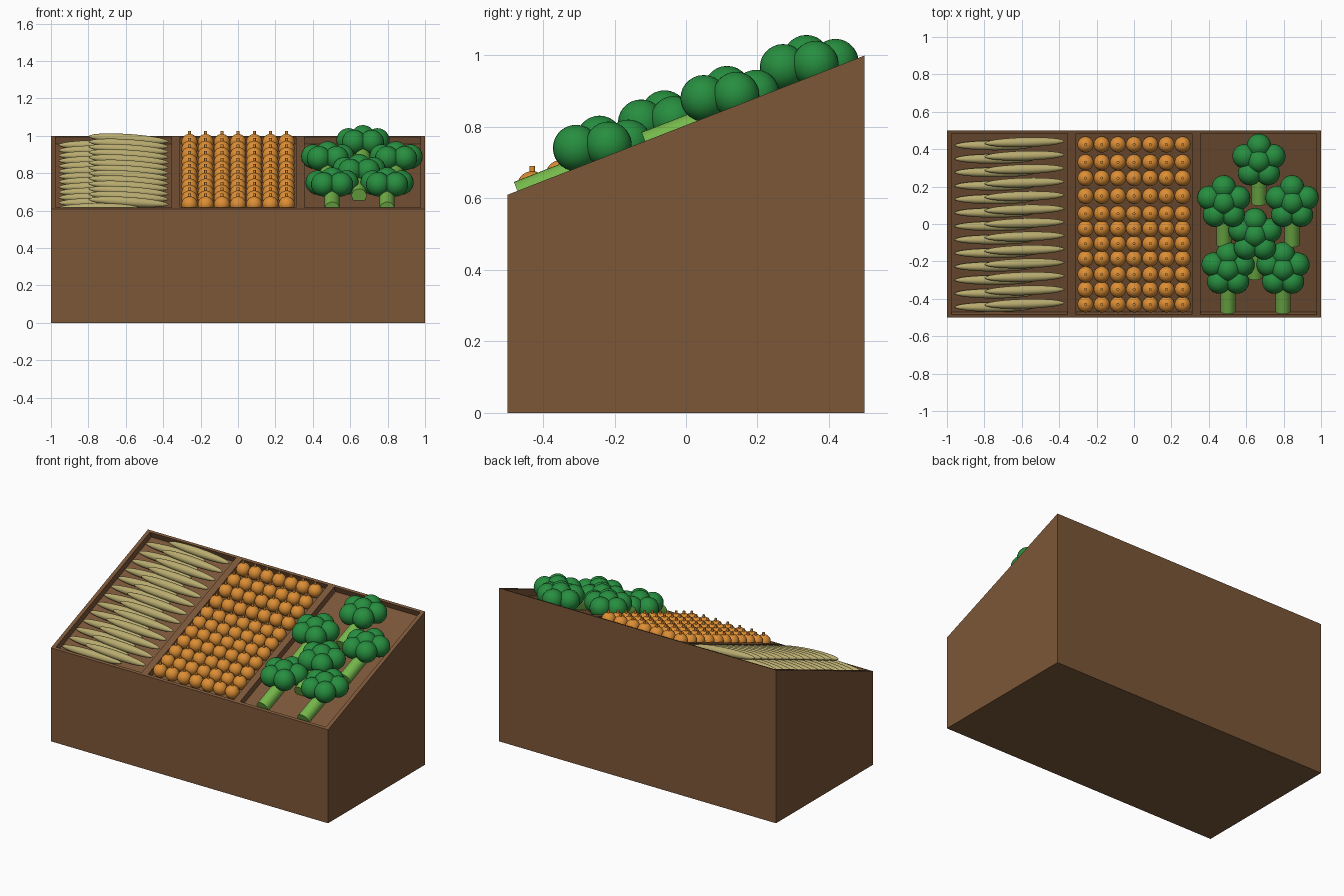
import bpy, bmesh, math
from mathutils import Matrix, Vector

if "Cube" in bpy.data.objects:
    bpy.data.objects.remove(bpy.data.objects["Cube"])

FRONT_Z, BACK_Z = 0.61, 1.0
RISE = BACK_Z - FRONT_Z
SLOPE = math.atan(RISE)
TILT = Matrix.Rotation(SLOPE, 4, 'X')


def surface(y):
    return FRONT_Z + RISE * (y + 0.5)


def material(name, rgb):
    m = bpy.data.materials.new(name)
    m.diffuse_color = (*rgb, 1)
    m.use_nodes = True
    m.node_tree.nodes["Principled BSDF"].inputs["Base Color"].default_value = m.diffuse_color
    return m


def finish(bm, name, mat, smooth=True):
    mesh = bpy.data.meshes.new(name)
    bm.to_mesh(mesh)
    bm.free()
    ob = bpy.data.objects.new(name, mesh)
    bpy.context.collection.objects.link(ob)
    mesh.materials.append(mat)
    if smooth:
        bpy.ops.object.select_all(action='DESELECT')
        ob.select_set(True)
        bpy.context.view_layer.objects.active = ob
        bpy.ops.object.shade_smooth_by_angle(angle=math.radians(40))
    return ob


def ball(bm, pos, size, rot=Matrix(), seg=24, rings=14):
    m = Matrix.Translation(pos) @ rot @ Matrix.Diagonal((*size, 1))
    bmesh.ops.create_uvsphere(bm, u_segments=seg, v_segments=rings, radius=1, matrix=m)


def rod(bm, pos, r, length, rot=Matrix(), seg=24):
    bmesh.ops.create_cone(bm, cap_ends=True, segments=seg, radius1=r, radius2=r,
                          depth=length, matrix=Matrix.Translation(pos) @ rot)


wood = material("wood", (0.20, 0.095, 0.04))
orange_mat = material("orange", (0.72, 0.27, 0.035))
cream = material("cream", (0.48, 0.41, 0.16))
leaf = material("floret_green", (0.02, 0.27, 0.05))
stalk_mat = material("stalk_green", (0.18, 0.48, 0.07))

# Sloped wooden stand
bm = bmesh.new()
profile = [(-0.5, 0), (0.5, 0), (0.5, BACK_Z), (-0.5, FRONT_Z)]
face = bm.faces.new([bm.verts.new((-1, y, z)) for y, z in profile])
ext = bmesh.ops.extrude_face_region(bm, geom=[face])
bmesh.ops.translate(bm, vec=(2, 0, 0),
                    verts=[v for v in ext["geom"] if isinstance(v, bmesh.types.BMVert)])
bmesh.ops.recalc_face_normals(bm, faces=bm.faces)
stand = finish(bm, "display_stand", wood, False)

# Three shallow bins cut square to the slope
for label, x0, x1 in (("left", -0.975, -0.355), ("middle", -0.31, 0.31), ("right", 0.355, 0.975)):
    bm = bmesh.new()
    box = Matrix.Diagonal((x1 - x0, 0.97 / math.cos(SLOPE), 0.08, 1))
    bmesh.ops.create_cube(bm, size=1, matrix=Matrix.Translation(((x0 + x1) / 2, 0, surface(0))) @ TILT @ box)
    cutter = finish(bm, label + "_bin_cutter", wood, False)
    cutter.hide_render = True
    cutter.hide_viewport = True
    mod = stand.modifiers.new(label + "_bin", 'BOOLEAN')
    mod.operation = 'DIFFERENCE'
    mod.solver = 'EXACT'
    mod.object = cutter

# Long pale roots: a lower layer, and an upper layer leaning on it
for name, x, y_back, lift, lean in (("lower_roots", -0.745, 0.42, -0.018, 0),
                                    ("upper_roots", -0.585, 0.437, 0.008, 4)):
    bm = bmesh.new()
    rot = TILT @ Matrix.Rotation(math.radians(lean), 4, 'Y')
    for i in range(13):
        y = y_back - 0.072 * i
        ball(bm, (x, y, surface(y) + lift), (0.215, 0.026, 0.026), rot)
    finish(bm, name, cream)

# Rows of round fruit with little stems
fruit, stems = bmesh.new(), bmesh.new()
for y in (0.425, 0.33, 0.245, 0.15, 0.055, -0.025, -0.105, -0.185, -0.27, -0.35, -0.43):
    for i in range(7):
        p = Vector((-0.259 + 0.0865 * i, y, surface(y) - 0.004))
        ball(fruit, p, (0.043, 0.043, 0.043))
        rod(stems, p + Vector((0, 0, 0.047)), 0.008, 0.022, seg=12)
finish(fruit, "oranges", orange_mat)
finish(stems, "orange_stems", orange_mat)

# Broccoli: stalk lying on the slope, head of one top ball and a ring of five
places = [(0.668, 0.337), (0.48, 0.115), (0.845, 0.115), (0.647, -0.06), (0.503, -0.242), (0.797, -0.242)]
along = Vector((0, math.cos(SLOPE), math.sin(SLOPE)))
lie = TILT @ Matrix.Rotation(-math.pi / 2, 4, 'X')
for n, (x, y) in enumerate(places, 1):
    bm = bmesh.new()
    base = Vector((x, y - 0.225, surface(y - 0.225) - 0.014))
    rod(bm, base + along * 0.13, 0.04, 0.26, lie)
    finish(bm, f"broccoli_stalk_{n}", stalk_mat)
    bm = bmesh.new()
    ball(bm, (x, y, surface(y) + 0.056), (0.065,) * 3)
    for k in range(5):
        a = math.pi / 2 + k * math.tau / 5
        dy = 0.081 * math.sin(a)
        ball(bm, (x + 0.081 * math.cos(a), y + dy, surface(y) + 0.037 + 0.1 * dy), (0.065,) * 3)
    finish(bm, f"broccoli_head_{n}", leaf)
